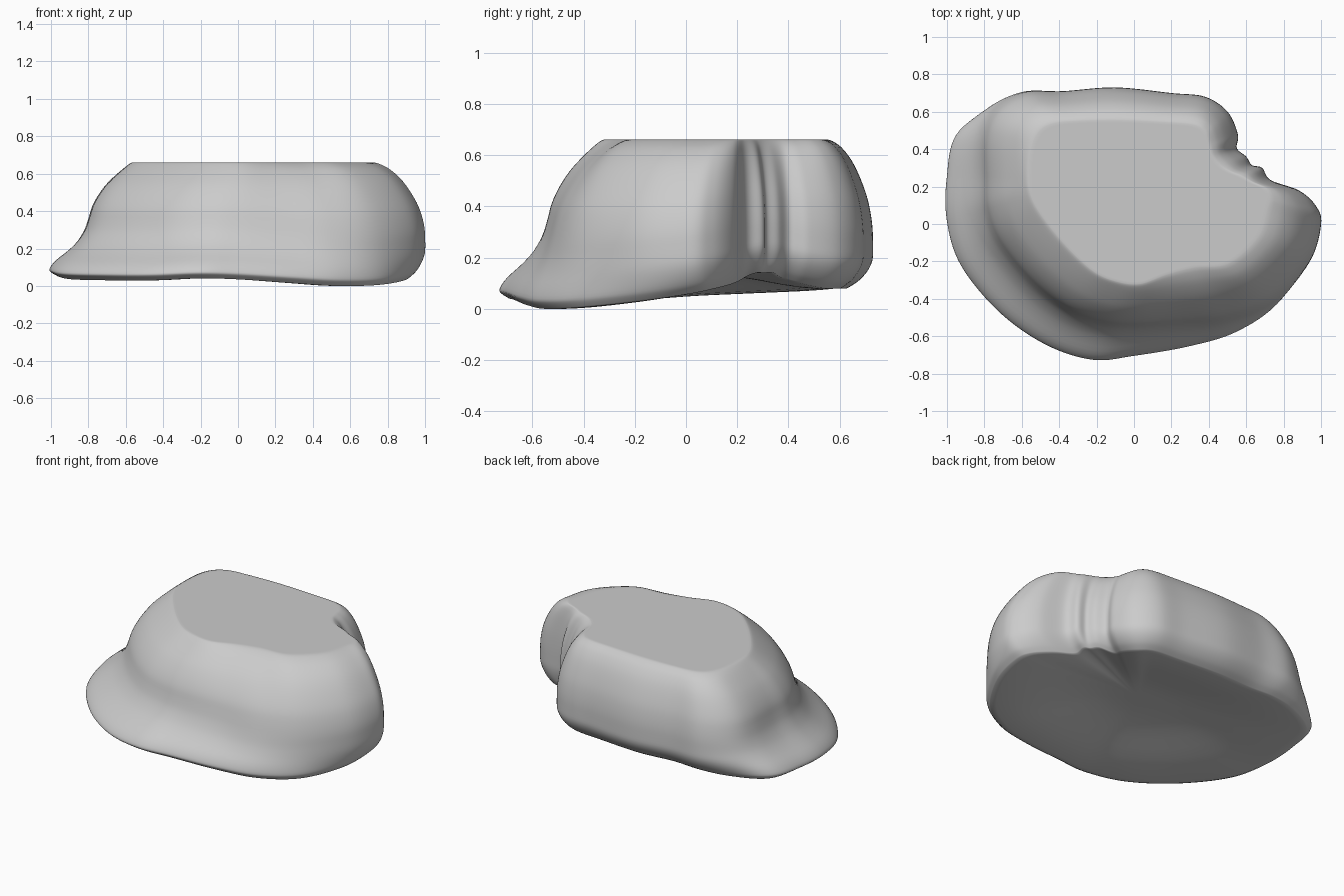
import bpy, bmesh
from mathutils import Vector
from mathutils.geometry import interpolate_bezier

if "Cube" in bpy.data.objects:
    bpy.data.objects.remove(bpy.data.objects["Cube"])

TOP_Z = 0.66
SUB = 8          # samples between outline control points

# Widest outline, counter-clockwise from the right, with the notch at the back right
outer = [(1, 0), (.97, .1), (.88, .18), (.73, .235), (.685, .3), (.63, .315), (.6, .36),
         (.55, .405), (.555, .48), (.5, .6), (.38, .68), (.2, .7), (-.1, .73), (-.38, .71),
         (-.6, .71), (-.8, .63), (-.95, .48), (-1, .25), (-1, .02), (-.925, -.22), (-.72, -.47),
         (-.47, -.645), (-.22, -.725), (0, -.705), (.3, -.655), (.55, -.58), (.77, -.43), (.94, -.2)]
# Matching outline of the flat top
top = [(.71, .08), (.725, .14), (.7, .19), (.63, .225), (.57, .255), (.51, .28), (.46, .31),
       (.42, .36), (.4, .42), (.38, .49), (.32, .53), (.15, .545), (-.1, .555), (-.32, .55),
       (-.44, .535), (-.51, .49), (-.55, .4), (-.565, .25), (-.55, .15), (-.49, .04), (-.36, -.12),
       (-.22, -.25), (-.1, -.305), (.03, -.32), (.17, -.27), (.32, -.23), (.5, -.21), (.66, -.07)]
# Flare of the foot (0 = rounded side, 1 = brim), height of the bottom edge, tuck under
side = [(0, .06, .2), (0, .08, .3), (0, .1, .6), (0, .12, .9), (0, .14, .5), (0, .14, .3), (0, .14, .3),
        (0, .12, .6), (0, .1, .5), (0, .08, .5), (0, .08, .5), (0, .08, .5), (0, .08, .5), (0, .085, .5),
        (.1, .085, .4), (.4, .08, .2), (.8, .07, 0), (1, .06, 0), (1, .05, 0), (1, .035, 0), (1, .03, 0),
        (1, .03, 0), (1, .04, 0), (.9, .035, 0), (.7, .015, 0), (.45, .0, 0), (.2, .005, 0), (0, .03, .1)]

# Side profiles: height fraction, spread of a brim side, spread of a rounded side
profile = [(0, .91, .92), (.03, .98, .96), (.06, 1, .98), (.13, .93, .99), (.22, .78, 1),
           (.3, .67, 1), (.4, .58, .99), (.5, .53, .95), (.6, .49, .88), (.7, .42, .77),
           (.8, .32, .63), (.88, .21, .48), (.95, .1, .29), (.99, .03, .1), (1, 0, 0)]


def spline(points, closed, sub):
    """Smooth curve through the points."""
    pts = [Vector((*p, 0)[:3]) for p in points]
    n, out = len(pts), []
    get = (lambda i: pts[i % n]) if closed else (lambda i: pts[min(max(i, 0), n - 1)])
    for i in range(n if closed else n - 1):
        a, b, c, d = (get(i + k) for k in (-1, 0, 1, 2))
        out += interpolate_bezier(b, b + (c - a) / 6, c - (d - b) / 6, c, sub + 1)[:-1]
    return out if closed else out + [pts[-1]]


def wall(r, f, s, t, brim, rounded):
    """Point on the wall between the widest outline r and the flat top f."""
    k = rounded + (brim - rounded) * s.x - s.z * max(0, 1 - t / .22) ** 2
    p = f.lerp(r, k)
    return Vector((p.x, p.y, s.y + (TOP_Z - s.y) * t))


rim, flat, foot = (spline(p, True, SUB) for p in (outer, top, side))
bm = bmesh.new()
rings = []

# Underside: shallow hollow growing from the middle to the bottom edge
cx, cy, cz = 0, 0.05, 0.13
edge = [wall(*q, *profile[0]) for q in zip(rim, flat, foot)]
for k in (.1, .2, .3, .4, .5, .6, .7, .8, .9, .96):
    u = min(max((k - .15) / .8, 0), 1)
    u = u * u * (3 - 2 * u)
    rings.append([bm.verts.new((cx + (p.x - cx) * k, cy + (p.y - cy) * k, cz + (p.z - cz) * u))
                  for p in edge])

# Walls: blend the brim and rounded profiles around the outline
for level in spline(profile, False, 3):
    rings.append([bm.verts.new(wall(*q, *level)) for q in zip(rim, flat, foot)])

# Flat top: a narrow border ring keeps its shading flat
rings.append([bm.verts.new((p.x * .97, .15 + (p.y - .15) * .97, TOP_Z)) for p in flat])

n = len(rim)
for lo, hi in zip(rings, rings[1:]):
    for i in range(n):
        j = (i + 1) % n
        bm.faces.new((lo[i], lo[j], hi[j], hi[i]))
bm.faces.new(rings[0][::-1])
bm.faces.new(rings[-1])
bmesh.ops.recalc_face_normals(bm, faces=bm.faces)

mesh = bpy.data.meshes.new("flat_topped_rock")
bm.to_mesh(mesh)
bm.free()
rock = bpy.data.objects.new("flat_topped_rock", mesh)
bpy.context.collection.objects.link(rock)
bpy.context.view_layer.objects.active = rock
rock.select_set(True)
bpy.ops.object.shade_smooth_by_angle(angle=1.2)
